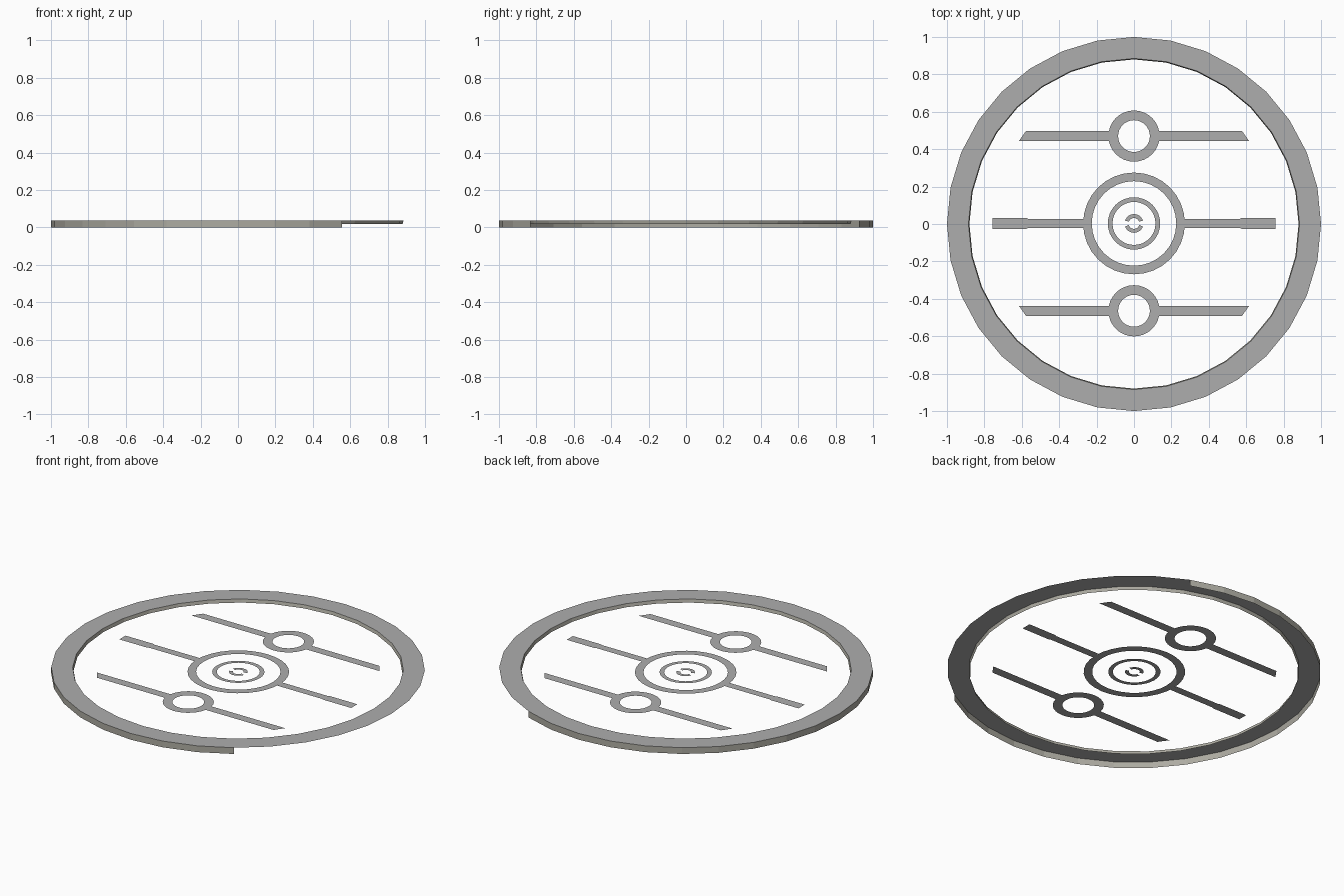
import bpy, bmesh, math

if "Cube" in bpy.data.objects:
    bpy.data.objects.remove(bpy.data.objects["Cube"])

TOP_Z, MID_Z = 0.037, 0.018
SEG = 32
CY = 0.003  # small offset of the inner pattern


def material(name, rgb):
    m = bpy.data.materials.new(name)
    m.diffuse_color = (*rgb, 1)
    m.use_nodes = True
    m.node_tree.nodes["Principled BSDF"].inputs["Base Color"].default_value = m.diffuse_color
    return m


GREY = material("plain grey", (0.42, 0.42, 0.42))
WARM = material("warm grey", (0.42, 0.41, 0.36))


def finish(name, bm, mat):
    mesh = bpy.data.meshes.new(name)
    bm.to_mesh(mesh)
    bm.free()
    mesh.materials.append(mat)
    obj = bpy.data.objects.new(name, mesh)
    bpy.context.collection.objects.link(obj)
    return obj


def band(name, lower, upper, mat, a0=0.0, a1=360.0, n=SEG, cy=0.0):
    """Strip swept round z between two (radius, height) points."""
    bm = bmesh.new()
    closed = a1 - a0 >= 360
    rows = []
    for i in range(n if closed else n + 1):
        a = math.radians(a0 + (a1 - a0) * i / n)
        rows.append([bm.verts.new((r * math.cos(a), cy + r * math.sin(a), z))
                     for r, z in (lower, upper)])
    for i in range(n):
        p, q = rows[i], rows[(i + 1) % len(rows)]
        bm.faces.new((p[0], q[0], q[1], p[1]))
    return finish(name, bm, mat)


def flat_ring(name, r_in, r_out, cy=0.0, a0=0.0, a1=360.0, n=SEG):
    # outer radius first, so the face normals point up
    ring = band(name, (r_out, MID_Z), (r_in, MID_Z), GREY, a0, a1, n, cy)
    return ring


def bar(name, pts, mirror):
    """Flat plate outline, drawn on +x and flipped to -x when mirror is -1."""
    bm = bmesh.new()
    f = bm.faces.new([bm.verts.new((mirror * x, y + CY, MID_Z)) for x, y in pts])
    f.normal_update()
    if f.normal.z < 0:
        f.normal_flip()
    return finish(name, bm, GREY)


# Rim: top face, shallow inner lip, and an outer wall left open on the right
band("rim_top", (1.0, TOP_Z), (0.885, TOP_Z), GREY)
band("rim_inner_lip", (0.885, TOP_Z), (0.88, MID_Z), WARM)
step = 360 / SEG
band("rim_outer_wall", (1.0, 0.0), (1.0, TOP_Z), WARM, 6 * step, 27 * step, 21)

# Centre rings and the two small arcs
flat_ring("centre_ring", 0.226, 0.272, CY)
flat_ring("hub_ring", 0.115, 0.14, CY)
for side, start in (("back", 18), ("front", 198)):
    flat_ring("hub_arc_" + side, 0.029, 0.05, CY, start, start + 144, 12)

# Side rings
for side, s in (("back", 1), ("front", -1)):
    flat_ring("small_ring_" + side, 0.085, 0.137, CY + s * 0.467)

# Bars, mirrored left and right
for hand, m in (("right", 1), ("left", -1)):
    bar("middle_bar_" + hand,
        [(0.271, -0.024), (0.565, -0.024), (0.575, -0.029), (0.757, -0.029),
         (0.757, 0.029), (0.575, 0.029), (0.565, 0.024), (0.271, 0.024)], m)
    for side, s in (("back", 1), ("front", -1)):
        bar(f"slanted_bar_{side}_{hand}",
            [(0.134, s * 0.441), (0.615, s * 0.441),
             (0.577, s * 0.495), (0.134, s * 0.495)], m)
